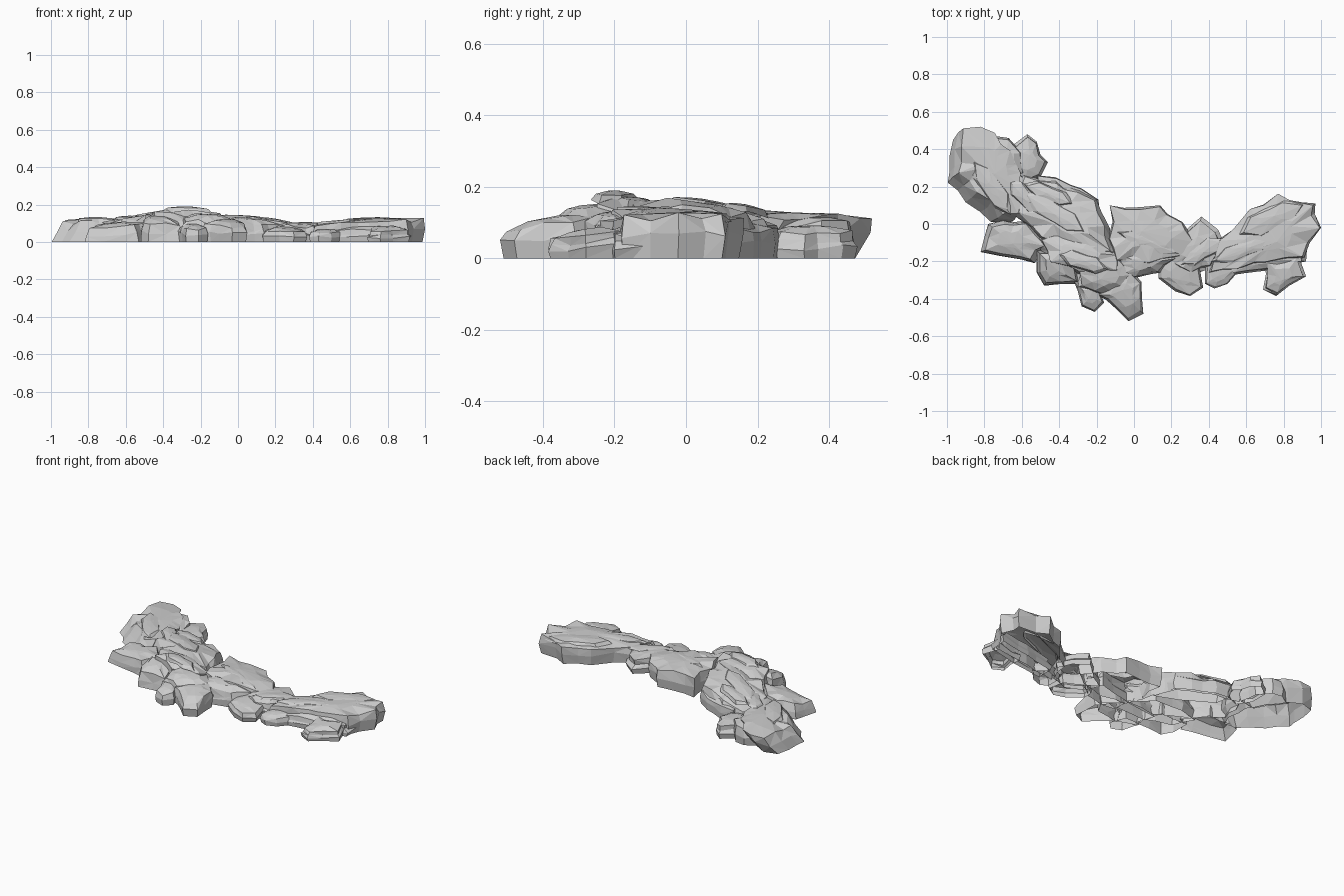
import bpy, bmesh, math, random
from mathutils import Vector

default_cube = bpy.data.objects.get("Cube")
if default_cube:
    bpy.data.objects.remove(default_cube, do_unlink=True)

rng = random.Random(11)

stone = bpy.data.materials.new("grey_stone")
stone.use_nodes = True
stone.diffuse_color = (0.62, 0.62, 0.62, 1)
stone.node_tree.nodes["Principled BSDF"].inputs["Base Color"].default_value = (0.62, 0.62, 0.62, 1)

# Stacked rings from ground to crown: outline scale, fraction of the height
UNDERCUT = ((0.93, 0), (1, 0.5), (0.91, 0.85), (0.5, 0.98))
STEEP = ((0.95, 0), (1, 0.52), (0.98, 0.88), (0.5, 0.98))
FLARED = ((1, 0), (0.97, 0.45), (0.85, 0.86), (0.45, 0.99))
LEDGED = ((0.94, 0), (1, 0.36), (0.9, 0.56), (0.87, 0.84), (0.45, 0.99))
SPLINTER = ((1, 0.85), (0.85, 0.96), (0.4, 1))


def clamp(value, limit):
    return max(-limit, min(limit, value))


def rough_outline(points):
    """Split the longer edges and nudge the new corners inward."""
    centre = sum(points, Vector((0, 0))) / len(points)
    result = []
    for i, a in enumerate(points):
        b = points[(i + 1) % len(points)]
        result.append(a)
        if (b - a).length > 0.12:
            mid = a.lerp(b, rng.uniform(0.35, 0.65))
            result.append(mid.lerp(centre, rng.uniform(0, 0.1)))
    return result, centre


def rock(name, height, outline, tilt=(0, 0), rings=UNDERCUT, lean=(0, 0)):
    """Faceted, hollow boulder from a plan outline, with a sloping crown."""
    plan, centre = rough_outline([Vector(p) for p in outline])

    def lift(p, fraction):
        rise = height + (p - centre).dot(Vector(tilt))
        return clamp(rise * fraction, 0.19)

    bm = bmesh.new()
    levels = []
    for scale, fraction in rings:
        ring = []
        for corner in plan:
            wobble = rng.uniform(-0.08, 0.03) if scale < 1 and fraction else 0
            p = centre + (corner - centre) * (scale + wobble) + Vector(lean) * (fraction - 0.5)
            f = fraction + (rng.uniform(-0.11, 0.08) if 0 < fraction < 0.9 else 0)
            ring.append(bm.verts.new((clamp(p.x, 1), clamp(p.y, 0.52), lift(p, f))))
        levels.append(ring)

    # Walls and shoulders
    n = len(plan)
    for low, high in zip(levels, levels[1:]):
        for i in range(n):
            j = (i + 1) % n
            a, b, c, d = low[i], low[j], high[j], high[i]
            if rng.random() < 0.5:
                bm.faces.new((a, b, c))
                bm.faces.new((a, c, d))
            else:
                bm.faces.new((a, b, d))
                bm.faces.new((b, c, d))

    # Crown with an off-centre peak; the underside stays open
    ring = levels[-1]
    spot = centre.lerp(rng.choice(ring).co.xy, 0.4)
    peak = bm.verts.new((spot.x, spot.y, lift(spot, 1.02)))
    for i in range(n):
        bm.faces.new((ring[i], ring[(i + 1) % n], peak))
    bmesh.ops.recalc_face_normals(bm, faces=bm.faces)
    if sum(f.normal.z * f.calc_area() for f in bm.faces) < 0:
        bmesh.ops.reverse_faces(bm, faces=bm.faces)

    mesh = bpy.data.meshes.new(name)
    bm.to_mesh(mesh)
    bm.free()
    mesh.materials.append(stone)
    obj = bpy.data.objects.new(name, mesh)
    bpy.context.collection.objects.link(obj)


def shard(name, x, y, length, width, degrees, height, tilt=(0, 0)):
    """Narrow splinter of rock breaking through a slab."""
    angle = math.radians(degrees)
    along = Vector((math.cos(angle), math.sin(angle)))
    across = Vector((-along.y, along.x))
    shape = ((-1, -0.2), (-0.5, -1), (0.6, -0.8), (1, 0.1), (0.5, 1), (-0.6, 0.8))
    outline = [Vector((x, y)) + along * u * length / 2 + across * v * width / 2 for u, v in shape]
    rock(name, height, outline, tilt, SPLINTER)


# Left end of the ridge, leaning towards the back
rock("left_end_slab", 0.125,
     [(-.94, .49), (-.85, .515), (-.77, .47), (-.69, .37), (-.62, .25), (-.61, .1), (-.64, .02),
      (-.73, .03), (-.87, .14), (-.97, .25), (-.96, .4)], (.03, .02), STEEP, (.07, .06))
rock("left_back_chunk", 0.115,
     [(-.82, .42), (-.74, .47), (-.67, .46), (-.6, .38), (-.58, .26), (-.7, .24)])
rock("left_back_stone", 0.09,
     [(-.65, .42), (-.57, .48), (-.52, .44), (-.5, .37), (-.46, .33), (-.5, .25), (-.59, .21), (-.65, .3)],
     (-.05, 0), LEDGED)
rock("left_front_wedge", 0.1,
     [(-.78, 0), (-.7, .02), (-.56, .02), (-.45, -.12), (-.53, -.21), (-.72, -.17), (-.82, -.15), (-.8, -.07)],
     (.1, .1), FLARED)

# Central crest
rock("crest_slab", 0.15,
     [(-.6, .27), (-.42, .24), (-.29, .18), (-.2, .13), (-.13, -.02), (-.08, -.18), (-.28, -.2),
      (-.5, -.08), (-.66, .06), (-.65, .18)], (.06, -.13))
rock("crest_back_block", 0.1,
     [(-.52, .26), (-.42, .25), (-.28, .19), (-.19, .13), (-.15, -.02), (-.3, .04), (-.5, .16)], (-.04, -.1), STEEP)
rock("crest_ledge", 0.17,
     [(-.54, -.07), (-.4, -.03), (-.2, -.04), (-.05, -.17), (-.07, -.26), (-.29, -.27), (-.47, -.21)],
     (-.05, -.16), LEDGED)
rock("crest_front_block", 0.13,
     [(-.52, -.14), (-.33, -.14), (-.28, -.32), (-.48, -.33), (-.52, -.26)], (0, .25), FLARED)

# Front lobes below the crest
rock("front_lobe_upper", 0.145,
     [(-.33, -.19), (-.08, -.16), (.03, -.27), (-.02, -.36), (-.18, -.39), (-.31, -.34)], (-.05, .12), LEDGED)
rock("front_lobe_lower", 0.115,
     [(-.14, -.26), (-.02, -.24), (.04, -.31), (.05, -.48), (-.03, -.52), (-.1, -.45), (-.2, -.38)], (0, .15))
rock("front_lobe_stone", 0.09,
     [(-.32, -.31), (-.2, -.31), (-.16, -.42), (-.21, -.47), (-.28, -.44)], (0, .2))

# Middle of the ridge
rock("middle_slab", 0.135,
     [(-.13, .1), (.03, .09), (.14, .1), (.26, .01), (.34, -.1), (.25, -.17), (.08, -.22), (-.1, -.2), (-.14, -.08)],
     (-.08, -.06), STEEP)
rock("middle_front_block", 0.125,
     [(-.1, -.16), (.15, -.1), (.25, -.18), (.14, -.26), (0, -.29), (-.09, -.28)], (-.1, .1), LEDGED)
rock("saddle_block", 0.1,
     [(.14, -.13), (.28, -.03), (.36, .04), (.45, -.03), (.49, -.12), (.42, -.24), (.3, -.28), (.19, -.23)],
     (-.06, 0), LEDGED)
rock("middle_front_stone", 0.075,
     [(.13, -.22), (.22, -.16), (.35, -.23), (.37, -.34), (.3, -.385), (.22, -.36), (.13, -.29)], (0, .15))
rock("saddle_front_stone", 0.065,
     [(.38, -.22), (.5, -.18), (.57, -.24), (.5, -.32), (.43, -.345), (.38, -.32)], (0, .12))

# Right end of the ridge
rock("right_end_slab", 0.124,
     [(.44, -.09), (.62, .08), (.77, .16), (.97, .11), (1, -.02), (.94, -.1), (.91, -.18), (.7, -.21),
      (.55, -.24), (.4, -.26)], (.035, .03), STEEP)
rock("right_ledge", 0.085,
     [(.48, -.17), (.7, -.12), (.93, -.08), (.92, -.2), (.7, -.25), (.48, -.28)], (.02, .1), LEDGED)
rock("right_front_stone", 0.08,
     [(.7, -.19), (.88, -.17), (.92, -.28), (.83, -.33), (.76, -.385), (.69, -.35)], (.05, .15), LEDGED)

# Splinters that give the slabs their grain
shard("crest_splinter_back", -.45, .16, .3, .09, -25, .15, (.05, -.1))
shard("crest_splinter_middle", -.42, .06, .4, .12, -35, .162, (.05, -.1))
shard("crest_splinter_front", -.27, -.2, .28, .1, -20, .188, (-.05, -.05))
shard("left_splinter", -.76, .2, .36, .12, -58, .132)
shard("join_splinter", -.58, .14, .26, .1, -50, .138)
shard("middle_splinter", .08, -.1, .36, .1, -22, .137, (-.1, 0))
shard("saddle_splinter", .36, -.15, .28, .1, 28, .105)
shard("right_splinter_front", .6, -.13, .4, .1, 18, .12, (.05, 0))
shard("right_splinter_back", .74, .03, .4, .14, 22, .13)
